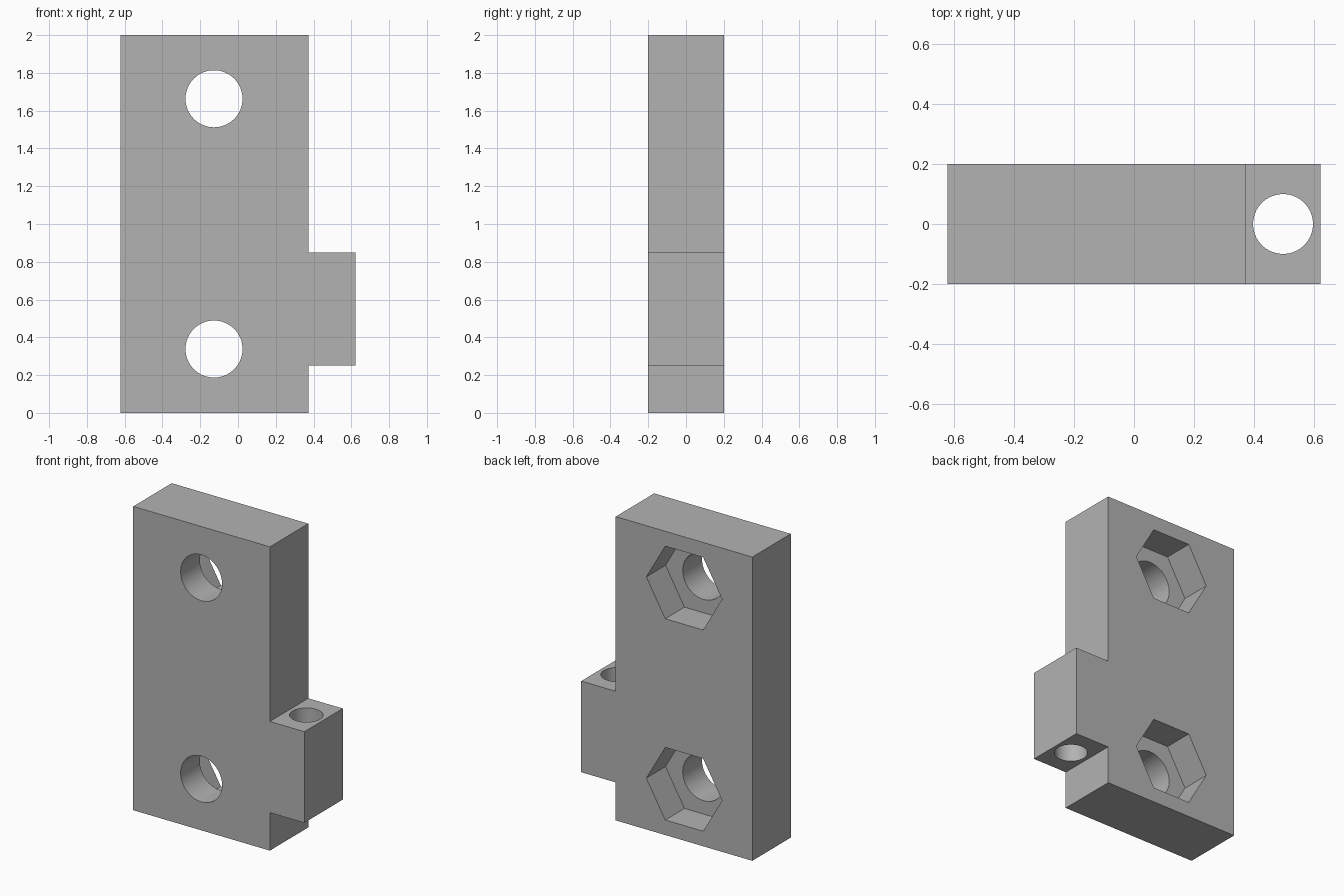
import bpy
import bmesh
from math import radians
from mathutils import Matrix

default_cube = bpy.data.objects.get("Cube")
if default_cube:
    bpy.data.objects.remove(default_cube, do_unlink=True)

HALF_DEPTH = 0.2
HOLE_X = -0.127
HOLE_HEIGHTS = (0.338, 1.663)

grey = bpy.data.materials.new("plain grey")
grey.use_nodes = True
grey.diffuse_color = (0.45, 0.45, 0.45, 1)
grey.node_tree.nodes["Principled BSDF"].inputs["Base Color"].default_value = grey.diffuse_color


def add_object(name, bm):
    bmesh.ops.recalc_face_normals(bm, faces=bm.faces)
    mesh = bpy.data.meshes.new(name)
    bm.to_mesh(mesh)
    bm.free()
    mesh.materials.append(grey)
    obj = bpy.data.objects.new(name, mesh)
    bpy.context.collection.objects.link(obj)
    return obj


def cut_prism(target, name, sides, radius, length, centre, along_y):
    """Cut a round or hexagonal hole, with a corner pointing along x."""
    bm = bmesh.new()
    bmesh.ops.create_cone(bm, cap_ends=True, segments=sides,
                          radius1=radius, radius2=radius, depth=length)
    # Turn a corner onto the x axis, whatever the starting angle
    first = next(v for v in bm.verts)
    turn = Matrix.Rotation(-first.co.xy.to_3d().angle((1, 0, 0)), 4, "Z")
    if first.co.y < 0:
        turn.invert()
    tilt = Matrix.Rotation(radians(90), 4, "X") if along_y else Matrix()
    bm.transform(Matrix.Translation(centre) @ tilt @ turn)
    cutter = add_object(name, bm)
    cutter.hide_render = True
    mod = target.modifiers.new(name, "BOOLEAN")
    mod.operation = "DIFFERENCE"
    mod.solver = "EXACT"
    mod.object = cutter
    bpy.context.view_layer.objects.active = target
    bpy.ops.object.modifier_apply(modifier=mod.name)
    bpy.data.objects.remove(cutter, do_unlink=True)


# Plate with side tab: one outline extruded through the depth
outline = [(-0.623, 0), (0.372, 0), (0.372, 0.25), (0.623, 0.25),
           (0.623, 0.85), (0.372, 0.85), (0.372, 2), (-0.623, 2)]
bm = bmesh.new()
face = bm.faces.new([bm.verts.new((x, -HALF_DEPTH, z)) for x, z in outline])
extruded = bmesh.ops.extrude_face_region(bm, geom=[face])["geom"]
bmesh.ops.translate(bm, vec=(0, 2 * HALF_DEPTH, 0),
                    verts=[g for g in extruded if isinstance(g, bmesh.types.BMVert)])
plate = add_object("mounting_plate", bm)

# Bolt holes from the front, with hexagonal nut pockets in the back half
for z in HOLE_HEIGHTS:
    cut_prism(plate, "bolt_hole", 64, 0.151, 1, (HOLE_X, 0, z), True)
    cut_prism(plate, "nut_pocket", 6, 0.276, 0.4, (HOLE_X, HALF_DEPTH, z), True)

# Vertical hole through the tab
cut_prism(plate, "tab_hole", 64, 0.1, 1, (0.498, 0, 0.55), False)

# Smooth hole walls, crisp edges
bpy.ops.object.select_all(action="DESELECT")
plate.select_set(True)
bpy.context.view_layer.objects.active = plate
bpy.ops.object.shade_smooth_by_angle(angle=radians(30))
